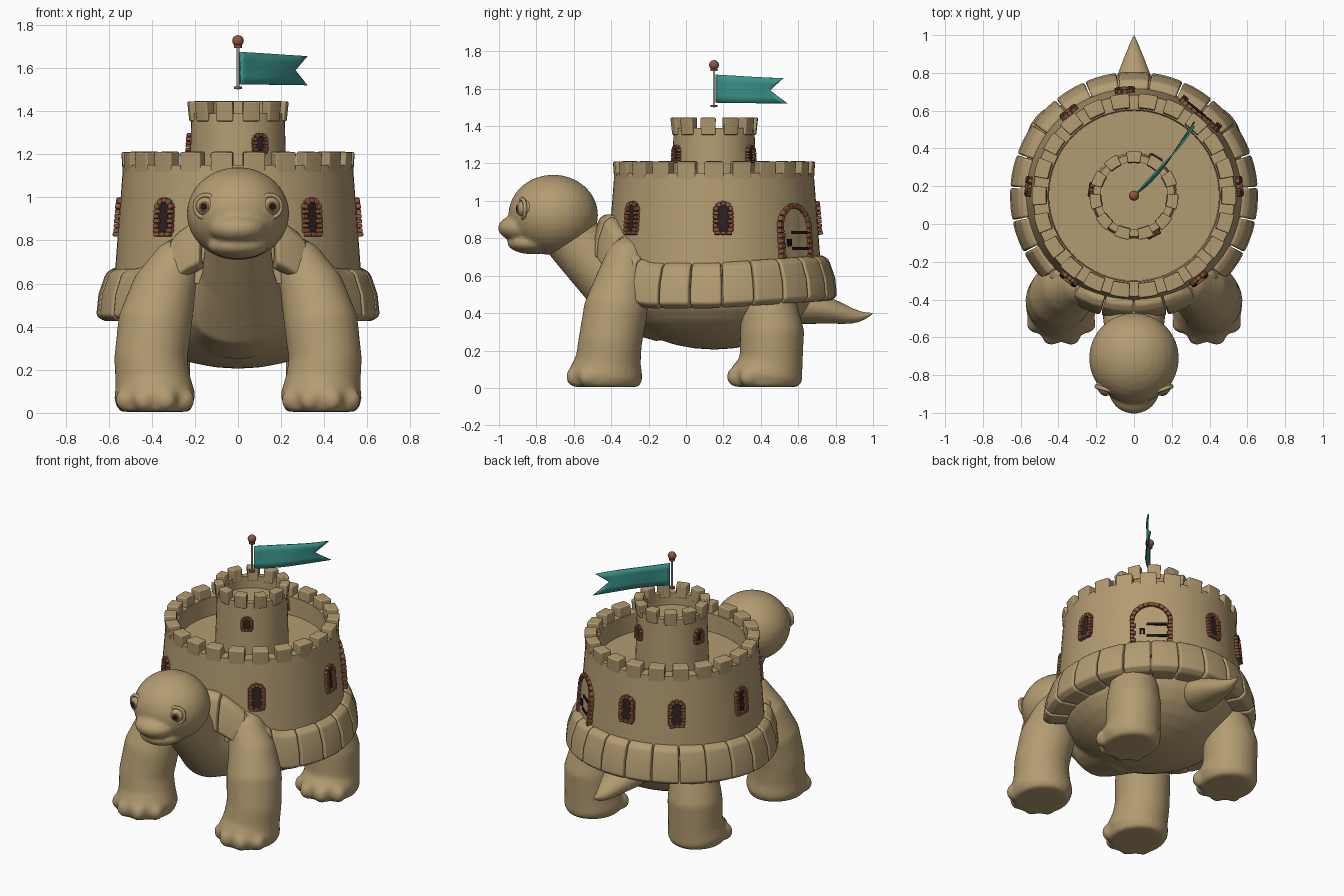
import bpy, bmesh, math
from math import sin, cos, pi, radians
from mathutils import Vector, Matrix

if "Cube" in bpy.data.objects:
    bpy.data.objects.remove(bpy.data.objects["Cube"])

CY = 0.15  # castle axis


def material(name, rgb):
    m = bpy.data.materials.new(name)
    m.use_nodes = True
    m.diffuse_color = (*rgb, 1)
    m.node_tree.nodes["Principled BSDF"].inputs["Base Color"].default_value = (*rgb, 1)
    return m


SAND = material("sand", (0.45, 0.33, 0.165))
BRICK = material("red_brick", (0.27, 0.095, 0.05))
DARK = material("dark_opening", (0.025, 0.016, 0.014))
IRON = material("black_iron", (0.01, 0.01, 0.012))
TEAL = material("teal_cloth", (0.045, 0.31, 0.27))
PALE = material("pale_pole", (0.6, 0.58, 0.55))


def finish(name, bm, mat, bevel=0, smooth=True):
    bmesh.ops.recalc_face_normals(bm, faces=bm.faces)
    me = bpy.data.meshes.new(name)
    bm.to_mesh(me)
    bm.free()
    me.materials.append(mat)
    for p in me.polygons:
        p.use_smooth = smooth
    ob = bpy.data.objects.new(name, me)
    bpy.context.collection.objects.link(ob)
    if bevel:
        mod = ob.modifiers.new("bevel", "BEVEL")
        mod.width, mod.segments = bevel, 2
        mod.angle_limit = radians(35)
        mod.harden_normals = True
    return ob


def sculpt(ob, voxel=0.014, rounds=8):
    # Fuse overlapping volumes into one soft skin
    r = ob.modifiers.new("fuse", "REMESH")
    r.mode, r.voxel_size, r.use_smooth_shade = "VOXEL", voxel, True
    s = ob.modifiers.new("soften", "SMOOTH")
    s.factor, s.iterations = 0.5, rounds


def ellipsoid(bm, centre, size, seg=32):
    bmesh.ops.create_uvsphere(bm, u_segments=seg, v_segments=seg // 2, radius=1,
                              matrix=Matrix.Translation(centre) @ Matrix.Diagonal((*size, 1)))


def loft(bm, sections, n=24):
    # Sections are (centre, sideways radius, other radius) along a path
    pts = [Vector(s[0]) for s in sections]
    rings = []
    for i, (c, ra, rb) in enumerate(sections):
        t = (pts[min(i + 1, len(pts) - 1)] - pts[max(i - 1, 0)]).normalized()
        u = (Vector((1, 0, 0)) - t * t.x).normalized()
        v = t.cross(u)
        rings.append([bm.verts.new(pts[i] + u * ra * cos(2 * pi * k / n) + v * rb * sin(2 * pi * k / n))
                      for k in range(n)])
    for a, b in zip(rings, rings[1:]):
        for k in range(n):
            bm.faces.new((a[k], a[(k + 1) % n], b[(k + 1) % n], b[k]))
    bm.faces.new(rings[0])
    bm.faces.new(rings[-1])


def lathe(name, profile, mat, n=64):
    bm = bmesh.new()
    vs = [bm.verts.new((r, 0, z)) for r, z in profile]
    es = [bm.edges.new(p) for p in zip(vs, vs[1:])]
    bmesh.ops.spin(bm, geom=vs + es, axis=(0, 0, 1), cent=(0, 0, 0), angle=2 * pi, steps=n)
    bmesh.ops.remove_doubles(bm, verts=bm.verts, dist=1e-5)
    ob = finish(name, bm, mat)
    ob.location.y = CY
    bpy.ops.object.select_all(action="DESELECT")
    ob.select_set(True)
    bpy.context.view_layer.objects.active = ob
    bpy.ops.object.shade_smooth_by_angle(angle=radians(35))
    return ob


def ring_blocks(name, count, profile, fill, bevel, lift=lambda a: 0):
    # A circle of stone blocks sharing one (radius, height) profile
    bm = bmesh.new()
    for i in range(count):
        mid = 2 * pi * (i + 0.5) / count - pi / 2
        slices = []
        for k in range(4):
            a = mid + (k / 3 - 0.5) * fill * 2 * pi / count
            slices.append([bm.verts.new((r * cos(a), r * sin(a) + CY, z + lift(a))) for r, z in profile])
        for p, q in zip(slices, slices[1:]):
            for j in range(len(profile)):
                m = (j + 1) % len(profile)
                bm.faces.new((p[j], p[m], q[m], q[j]))
        bm.faces.new(slices[0])
        bm.faces.new(slices[-1])
    return finish(name, bm, SAND, bevel)


# Body with neck
bm = bmesh.new()
ellipsoid(bm, (0, CY, 0.55), (0.55, 0.55, 0.345))
loft(bm, [((0, -0.68, 0.87), 0.15, 0.14), ((0, -0.58, 0.77), 0.155, 0.155), ((0, -0.45, 0.63), 0.17, 0.165),
          ((0, -0.3, 0.48), 0.22, 0.19), ((0, -0.1, 0.42), 0.26, 0.18)])
sculpt(finish("body", bm, SAND))

# Tail
bm = bmesh.new()
loft(bm, [((0, 0.5, 0.47), 0.16, 0.14), ((0, 0.68, 0.43), 0.13, 0.09), ((0, 0.8, 0.405), 0.085, 0.062),
          ((0, 0.9, 0.378), 0.045, 0.04), ((0, 0.96, 0.385), 0.02, 0.018), ((0, 1.0, 0.4), 0.002, 0.002)])
finish("tail", bm, SAND).modifiers.new("round", "SUBSURF").levels = 1

# Head with muzzle and jaw
bm = bmesh.new()
ellipsoid(bm, (0, -0.71, 0.925), (0.238, 0.24, 0.215))
ellipsoid(bm, (0, -0.875, 0.855), (0.135, 0.13, 0.075))
ellipsoid(bm, (0, -0.82, 0.775), (0.14, 0.135, 0.06))
sculpt(finish("head", bm, SAND), 0.011, 5)

# Legs, mirrored left and right
for side, tag in ((1, "left"), (-1, "right")):
    front = [((0.385, -0.43, 0.005), 0.165, 0.18), ((0.385, -0.43, 0.07), 0.19, 0.2),
             ((0.395, -0.415, 0.15), 0.175, 0.175), ((0.405, -0.405, 0.25), 0.17, 0.17),
             ((0.385, -0.375, 0.42), 0.172, 0.172), ((0.34, -0.335, 0.58), 0.15, 0.145),
             ((0.27, -0.31, 0.72), 0.11, 0.11), ((0.2, -0.3, 0.81), 0.05, 0.06)]
    rear = [((0.39, 0.43, 0.005), 0.16, 0.17), ((0.39, 0.43, 0.07), 0.185, 0.195),
            ((0.39, 0.455, 0.14), 0.17, 0.17), ((0.39, 0.46, 0.3), 0.17, 0.172),
            ((0.37, 0.44, 0.45), 0.15, 0.15), ((0.34, 0.42, 0.6), 0.12, 0.12)]
    for kind, path in (("front", front), ("rear", rear)):
        bm = bmesh.new()
        loft(bm, [((x * side, y, z), a, b) for (x, y, z), a, b in path])
        cx, cy = path[1][0][:2]
        for k in range(4):
            a = radians(-145 + k * 36.7)
            ellipsoid(bm, (side * (cx + 0.165 * cos(a)), cy + 0.172 * sin(a), 0.06), (0.05, 0.05, 0.055), 16)
        sculpt(finish(f"{kind}_leg_{tag}", bm, SAND))

    # Eyes, lids and pupils
    look = Vector((0.3 * side, -0.95, 0)).normalized()
    centre = Vector((0.143 * side, -0.853, 0.958))
    turn = look.to_track_quat("Z", "Y").to_matrix().to_4x4()
    bm = bmesh.new()
    ellipsoid(bm, centre, (0.055, 0.055, 0.05))
    finish(f"eye_{tag}", bm, SAND)
    for part, mat, r, out in (("iris", BRICK, 0.026, 0.046), ("pupil", IRON, 0.018, 0.051)):
        bm = bmesh.new()
        bmesh.ops.create_uvsphere(bm, u_segments=20, v_segments=10, radius=r, matrix=Matrix.Translation(
            centre + look * out) @ turn @ Matrix.Diagonal((1, 1, 0.4, 1)))
        finish(f"{part}_{tag}", bm, mat)
    bpy.ops.mesh.primitive_torus_add(major_radius=0.052, minor_radius=0.011, major_segments=28, minor_segments=8,
                                     location=centre + look * 0.024, rotation=turn.to_euler())
    lid = bpy.context.object
    lid.name = f"eyelid_{tag}"
    lid.data.materials.append(SAND)
    bpy.ops.object.shade_smooth()


# Shell rim rises over the neck
def rim_lift(a):
    off = abs((a + pi / 2 + pi) % (2 * pi) - pi)
    t = min(max((radians(56) - off) / radians(46), 0), 1)
    return 0.26 * t * t * (3 - 2 * t) + 0.04 * max(0, sin(a))


ring_blocks("shell_rim", 23, [(0.5, 0.43), (0.62, 0.425), (0.658, 0.45), (0.648, 0.55), (0.615, 0.645),
                              (0.58, 0.67), (0.5, 0.66)], 0.96, 0.014, rim_lift)

# Castle walls and battlements
lathe("castle_wall", [(0, 0.6), (0.575, 0.6), (0.533, 1.15), (0.455, 1.15), (0.45, 1.03), (0, 1.03)], SAND)
lathe("tower_wall", [(0, 1.0), (0.228, 1.0), (0.216, 1.39), (0.178, 1.39), (0.178, 1.31), (0, 1.31)], SAND, 48)
ring_blocks("castle_battlements", 22, [(0.46, 1.12), (0.535, 1.11), (0.542, 1.21), (0.465, 1.213)], 0.68, 0.008)
ring_blocks("tower_battlements", 11, [(0.172, 1.36), (0.226, 1.352), (0.236, 1.445), (0.176, 1.447)], 0.64, 0.007)


# Arched openings with brick surrounds
def wall_frame(angle, z, radius, lean):
    a = radians(angle)
    out, side = Vector((cos(a), sin(a), 0)), Vector((-sin(a), cos(a), 0))
    up = (Vector((0, 0, 1)) - out * lean).normalized()
    m = Matrix((side, up, side.cross(up))).transposed().to_4x4()
    return Matrix.Translation(out * radius + Vector((0, CY, z))) @ m


def box(bm, frame, s, t, w, h, d, out=0, spin=0):
    bmesh.ops.create_cube(bm, size=1, matrix=frame @ Matrix.Translation((s, t, out)) @ Matrix.Rotation(spin, 4, "Z")
                          @ Matrix.Diagonal((w, h, d, 1)))


def arch(name, frame, half, spring, b, mat, rows, wedges, sill):
    # Panel fills the arch; b is the brick thickness
    bm = bmesh.new()
    edge = [(-half, 0), (half, 0)] + [(half * cos(pi * k / 12), spring + half * sin(pi * k / 12)) for k in range(13)]
    face = bm.faces.new([bm.verts.new(frame @ Vector((s, t, 0.004))) for s, t in edge[:1] + edge[1:]])
    bmesh.ops.remove_doubles(bm, verts=bm.verts, dist=1e-5)
    grown = bmesh.ops.extrude_face_region(bm, geom=list(bm.faces))["geom"]
    back = frame.to_3x3() @ Vector((0, 0, -0.02))
    bmesh.ops.translate(bm, vec=back, verts=[v for v in grown if isinstance(v, bmesh.types.BMVert)])
    finish(name + "_panel", bm, mat, smooth=False)
    bm = bmesh.new()
    step = spring / rows
    for sign in (-1, 1):
        for i in range(rows):
            box(bm, frame, sign * (half + b * (0.5 if i % 2 else 0.35)), step * (i + 0.5),
                b * (1 if i % 2 else 1.3), step * 0.9, 0.04)
    for i in range(wedges):
        a = pi * (i + 0.5) / wedges
        r = half + b / 2
        box(bm, frame, r * cos(a), spring + r * sin(a), b, r * pi / wedges * 0.92, 0.04, 0, a)
    if sill:
        for i in range(3):
            box(bm, frame, (i - 1) * half * 1.05, -b * 0.3, half, b * 0.8, 0.045)
    finish(name + "_bricks", bm, BRICK, b * 0.18)


for i, angle in enumerate((5, 95, 128, 175, 232, 308)):
    arch(f"castle_window_{i}", wall_frame(angle, 0.835, 0.557, 0.076), 0.03, 0.11, 0.024, DARK, 5, 5, True)
for i, angle in enumerate((60, 172, 297)):
    arch(f"tower_window_{i}", wall_frame(angle, 1.215, 0.221, 0.03), 0.022, 0.045, 0.017, DARK, 3, 5, True)

# Door with iron straps and latch
door = wall_frame(51, 0.69, 0.562, 0.076)
arch("door", door, 0.105, 0.165, 0.027, SAND, 6, 11, False)
bm = bmesh.new()
for t in (0.055, 0.14):
    box(bm, door, 0.035, t, 0.13, 0.016, 0.008, 0.008)
for s, t, w, h in ((-0.055, 0.1, 0.03, 0.012), (-0.065, 0.085, 0.012, 0.04), (-0.045, 0.085, 0.012, 0.035)):
    box(bm, door, s, t, w, h, 0.008, 0.009)
finish("door_ironwork", bm, IRON, smooth=False)

# Flag pole with finial
lathe("flag_pole", [(0, 1.5), (0.006, 1.5), (0.006, 1.71), (0, 1.71)], PALE, 12)
for z in (1.508, 1.7):
    lathe("pole_collar", [(0, z - 0.006), (0.018, z - 0.006), (0.018, z + 0.006), (0, z + 0.006)], BRICK, 12)
bm = bmesh.new()
ellipsoid(bm, (0, CY, 1.727), (0.027, 0.027, 0.026), 12)
finish("finial", bm, BRICK)

# Swallow-tailed flag
bm = bmesh.new()
cols, grid = 14, []
for i in range(cols + 1):
    row = []
    for v in (-1, -0.5, 0, 0.5, 1):
        u = i / cols * (1 - 0.18 * (1 - abs(v)))
        x = 0.01 + 0.31 * u
        y = CY + 0.01 + 0.27 * u + 0.1 * u * u + 0.012 * sin(5 * u) * v
        row.append(bm.verts.new((x, y, 1.6 - 0.012 * u + 0.075 * v * (1 - 0.1 * u))))
    grid.append(row)
for p, q in zip(grid, grid[1:]):
    for j in range(4):
        bm.faces.new((p[j], q[j], q[j + 1], p[j + 1]))
flag = finish("flag", bm, TEAL)
thick = flag.modifiers.new("cloth", "SOLIDIFY")
thick.thickness, thick.offset = 0.008, 0
